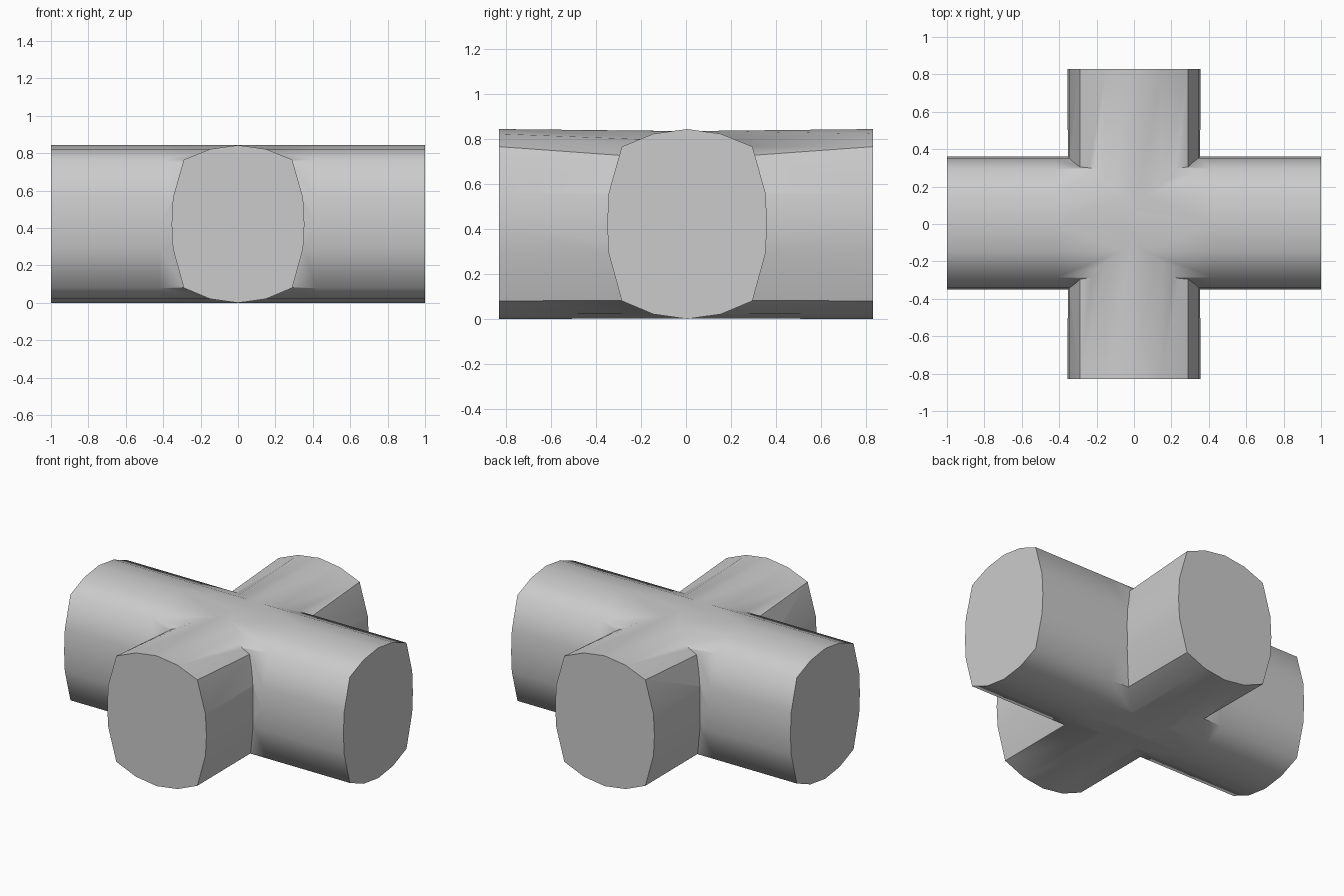
import bpy, bmesh, math

if "Cube" in bpy.data.objects:
    bpy.data.objects.remove(bpy.data.objects["Cube"])

# Right half of the flattened-round section, top to bottom: (offset, z)
END = [(0, .843), (.15, .822), (.29, .765), (.348, .56), (.355, .42),
       (.348, .29), (.29, .08), (.15, .021), (0, 0)]
# Branch section where it dips into the main pipe
MID = [(0, .834), (.15, .79), (.29, .705), (.348, .55), (.353, .42),
       (.348, .29), (.29, .083), (.15, .024), (0, .002)]


def full(half):
    return half + [(-u, z) for u, z in half[-2:0:-1]]


def pipe(name, stations, along_x):
    """Capped pipe lofted through (position, half section) stations."""
    bm = bmesh.new()
    rings = []
    for pos, half in stations:
        rings.append([bm.verts.new((pos, u + .005, z) if along_x else (u, pos, z))
                      for u, z in full(half)])
    n = len(rings[0])
    for a, b in zip(rings, rings[1:]):
        for i in range(n):
            j = (i + 1) % n
            bm.faces.new((a[i], a[j], b[j], b[i]))
    bm.faces.new(rings[0])
    bm.faces.new(rings[-1])
    bmesh.ops.recalc_face_normals(bm, faces=bm.faces)
    me = bpy.data.meshes.new(name)
    bm.to_mesh(me)
    bm.free()
    ob = bpy.data.objects.new(name, me)
    bpy.context.collection.objects.link(ob)
    return ob


# Main pipe and the crossing branches
fitting = pipe("cross_pipe", [(x, END) for x in (-1, -.42, .42, 1)], True)
branch = pipe("branch_pipe", [(-.83, END), (0, MID), (.83, END)], False)

# Weld both into one solid
mod = fitting.modifiers.new("union", 'BOOLEAN')
mod.operation = 'UNION'
mod.solver = 'EXACT'
mod.object = branch
bpy.context.view_layer.objects.active = fitting
fitting.select_set(True)
bpy.ops.object.modifier_apply(modifier=mod.name)
bpy.data.objects.remove(branch)

# Smooth shading: crisp ends and joints, crisp branch corners, soft main pipe
bm = bmesh.new()
bm.from_mesh(fitting.data)
for f in bm.faces:
    f.smooth = True
for e in bm.edges:
    angle = math.degrees(e.calc_face_angle(0))
    on_branch = max(abs(v.co.y) for v in e.verts) > .5
    e.smooth = angle < (30 if on_branch else 60)
bm.to_mesh(fitting.data)
bm.free()
